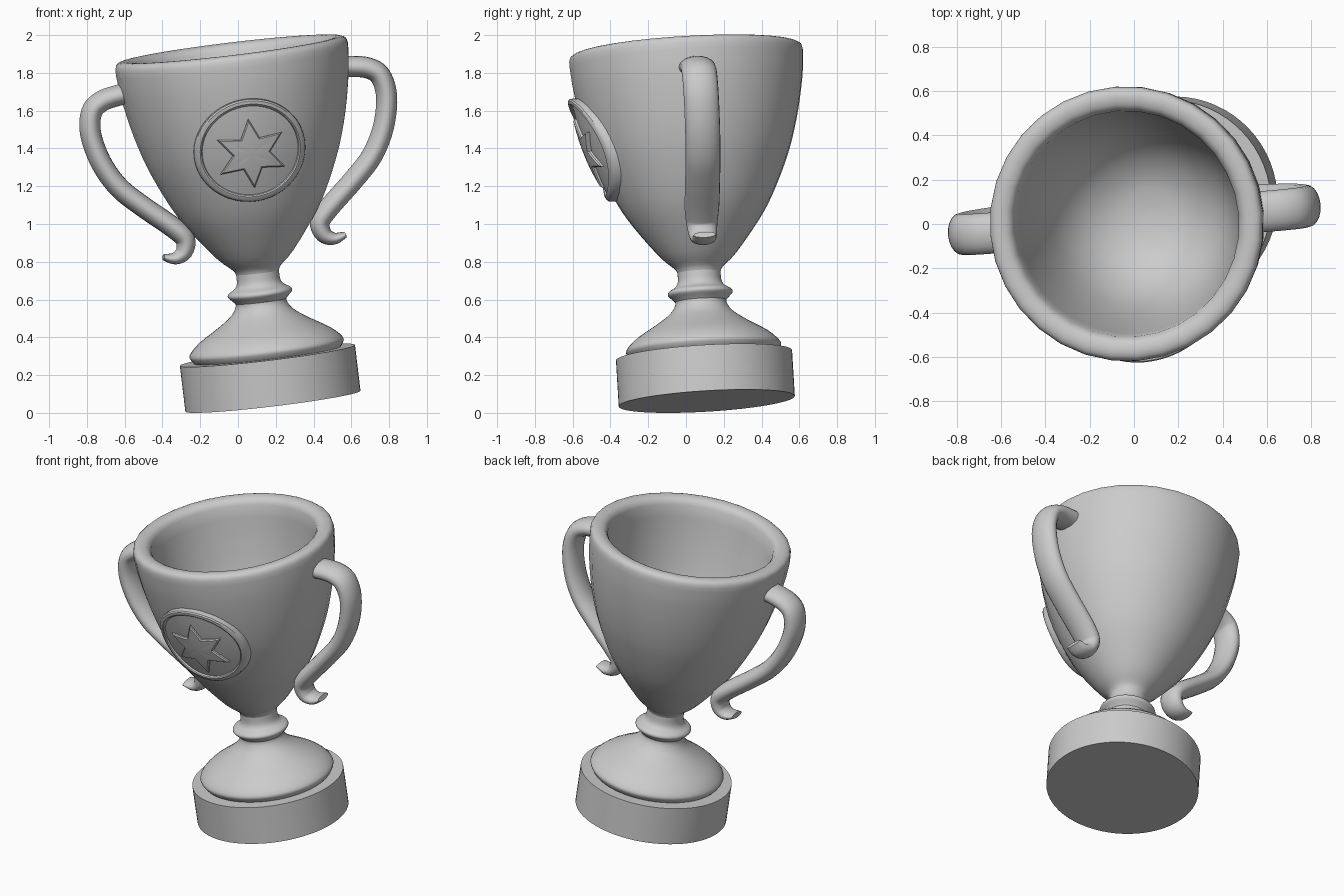
import bpy, bmesh
from math import sin, cos, pi, sqrt, radians
from mathutils import Vector, Matrix

if "Cube" in bpy.data.objects:
    bpy.data.objects.remove(bpy.data.objects["Cube"])

# the whole trophy leans: axis direction, spin about the axis, centre of the base
AXIS = Vector((-0.12, -0.06, 1)).normalized()
LEAN = (Matrix.Translation((0.185, 0.11, 0.062))
        @ Vector((0, 0, 1)).rotation_difference(AXIS).to_matrix().to_4x4()
        @ Matrix.Rotation(radians(4.7), 4, 'Z'))


def finish(bm, name, angle=35):
    bmesh.ops.recalc_face_normals(bm, faces=bm.faces)
    mesh = bpy.data.meshes.new(name)
    bm.to_mesh(mesh)
    bm.free()
    ob = bpy.data.objects.new(name, mesh)
    ob.matrix_world = LEAN
    bpy.context.collection.objects.link(ob)
    bpy.ops.object.select_all(action='DESELECT')
    bpy.context.view_layer.objects.active = ob
    ob.select_set(True)
    bpy.ops.object.shade_smooth_by_angle(angle=radians(angle))
    return ob


def smooth_path(pts, steps):
    """Catmull-Rom curve through the points."""
    p = [Vector(q) for q in pts]
    p = [2 * p[0] - p[1]] + p + [2 * p[-1] - p[-2]]
    out = []
    for i in range(1, len(p) - 2):
        a, b, c, d = p[i - 1:i + 3]
        for k in range(steps):
            t = k / steps
            out.append(0.5 * (2 * b + (c - a) * t + (2 * a - 5 * b + 4 * c - d) * t * t
                              + (3 * b - a - 3 * c + d) * t ** 3))
    return out + [p[-2]]


def skin(bm, rings):
    for r0, r1 in zip(rings, rings[1:]):
        n = len(r0)
        for i in range(n):
            bm.faces.new((r0[i], r0[(i + 1) % n], r1[(i + 1) % n], r1[i]))


def lathe(name, profile, sides):
    bm = bmesh.new()
    rings = [[bm.verts.new((r * cos(2 * pi * i / sides), r * sin(2 * pi * i / sides), z))
              for i in range(sides)] for r, z in profile]
    skin(bm, rings)
    bm.faces.new(rings[0])
    bm.faces.new(rings[-1])
    return finish(bm, name)


# round plinth
lathe("plinth", [(0.467, 0), (0.467, 0.245)], 64)

# domed foot with stem ring
foot = [(0.385, 0.24), (0.405, 0.265), (0.408, 0.295), (0.35, 0.352), (0.24, 0.42),
        (0.165, 0.475), (0.135, 0.525), (0.148, 0.548), (0.171, 0.572), (0.165, 0.592),
        (0.132, 0.612), (0.116, 0.64), (0.114, 0.69)]
lathe("foot_and_stem", smooth_path(foot, 3), 48)

# hollow cup: outside, rounded lip, inside
outside = smooth_path([(0.113, 0.685), (0.13, 0.715), (0.205, 0.785), (0.34, 0.96), (0.415, 1.085),
                       (0.487, 1.24), (0.535, 1.37), (0.578, 1.53), (0.61, 1.7), (0.621, 1.81)], 3)
lip = smooth_path([(0.622, 1.84), (0.614, 1.867), (0.59, 1.88), (0.56, 1.88), (0.53, 1.868),
                   (0.512, 1.84)], 2)
inside = smooth_path([(0.503, 1.76), (0.482, 1.6), (0.445, 1.4), (0.385, 1.21),
                      (0.29, 1.07), (0.16, 0.985), (0.03, 0.96)], 3)
lathe("cup", outside + lip + inside, 32)


def cup_radius(z):
    for a, b in zip(outside, outside[1:]):
        if a.y <= z <= b.y:
            return a.x + (b.x - a.x) * (z - a.y) / (b.y - a.y)
    return outside[-1].x


# handles: flattened tube along an S path, ending in a curled tail
path = smooth_path([(0.55, 1.715), (0.63, 1.71), (0.715, 1.69), (0.773, 1.64), (0.792, 1.526),
                    (0.755, 1.368), (0.677, 1.226), (0.565, 1.112), (0.41, 0.974), (0.36, 0.908),
                    (0.375, 0.843), (0.425, 0.816), (0.487, 0.829)], 5)


def handle(name, side):
    bm = bmesh.new()
    rings = []
    last = len(path) - 1
    for k, p in enumerate(path):
        d = (path[min(k + 1, last)] - path[max(k - 1, 0)]).normalized()
        tail = max(0, (k / last - 0.65) / 0.35)
        thick = 0.056 - 0.040 * tail ** 2
        wide = 0.093 - 0.035 * tail
        rings.append([])
        for i in range(20):
            a = 2 * pi * i / 20
            q = p + Vector((-d.y, d.x)) * thick * cos(a)
            rings[-1].append(bm.verts.new((side * q.x, wide * sin(a), q.y)))
    skin(bm, rings)
    bm.faces.new(rings[0])
    bm.faces.new(rings[-1])
    return finish(bm, name, 50)


handle("right_handle", 1)
handle("left_handle", -1)


def relief(name, outline, steps, sides, mid):
    """Raised shape wrapped on the cup front; steps are (scale, height)."""
    bm = bmesh.new()

    def place(a, b, h):
        z = mid + b * 0.935
        return bm.verts.new((a, -sqrt(cup_radius(z) ** 2 - a * a) - h, z + 0.0 * h))
    rings = []
    for f, h in steps:
        rings.append([])
        for i in range(sides):
            t = 2 * pi * i / sides
            r = outline(t) * f
            rings[-1].append(place(r * sin(t), r * cos(t), h))
    skin(bm, rings)
    bm.faces.new(rings[0])
    return finish(bm, name, 30)


def star_outline(t, tip=0.2, valley=0.1):
    # straight edge from a tip to the next valley
    u = abs((t + pi / 6) % (pi / 3) - pi / 6)
    return tip * valley * sin(pi / 6) / (tip * sin(u) + valley * sin(pi / 6 - u))


# medallion with raised border, and a six-pointed star
relief("medallion", lambda t: 0.297,
       [(0.04, 0.022), (0.25, 0.022), (0.45, 0.022), (0.65, 0.022), (0.86, 0.022), (0.875, 0.035),
        (0.9, 0.042), (0.96, 0.042), (0.99, 0.035), (1, 0.02), (1, -0.03)], 64, 1.367)
relief("star", star_outline,
       [(0.05, 0.042), (0.4, 0.042), (0.7, 0.042), (0.92, 0.042), (1, 0.034), (1, 0.01)], 72, 1.35)
